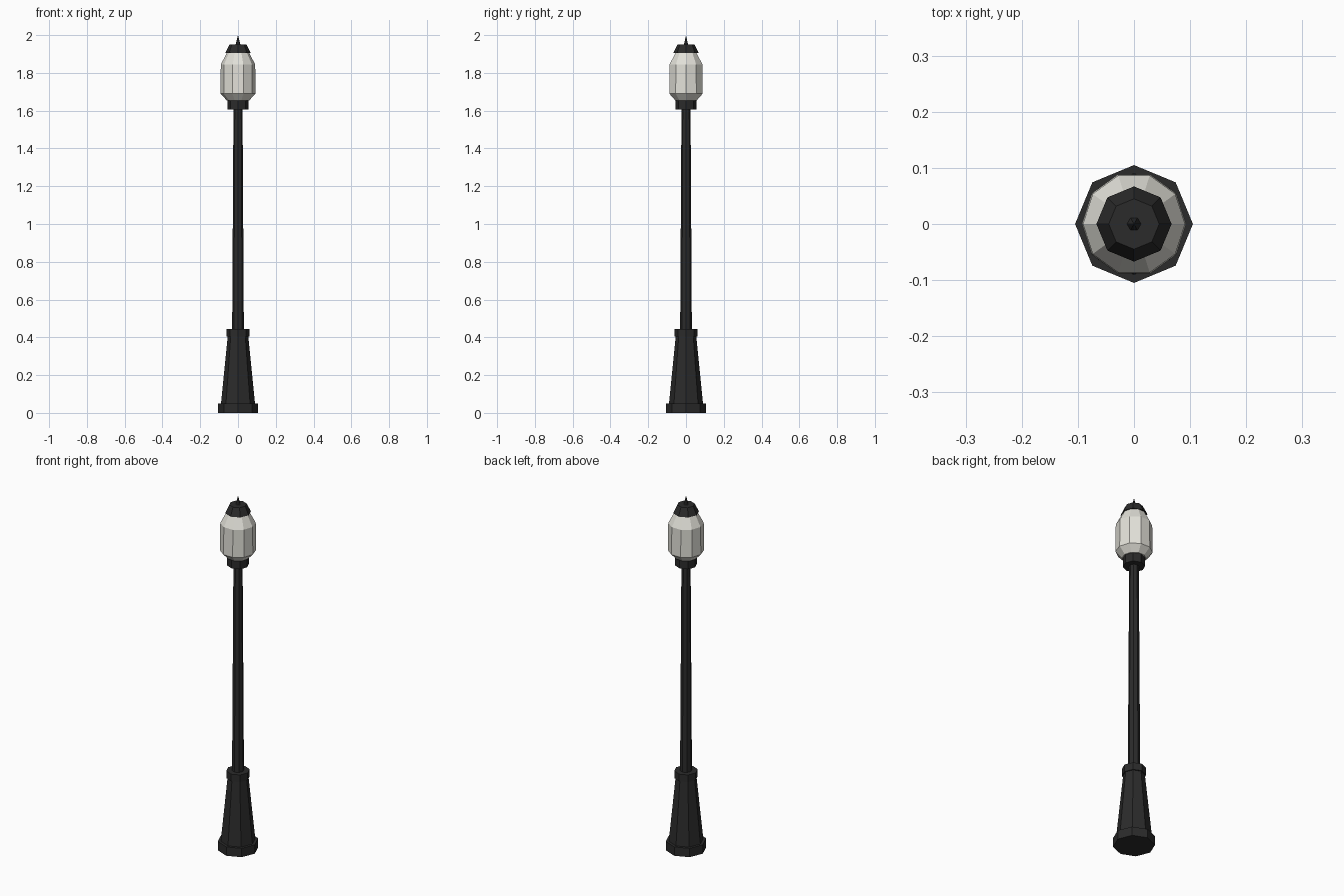
import bpy, bmesh, math

if "Cube" in bpy.data.objects:
    bpy.data.objects.remove(bpy.data.objects["Cube"])

def material(name, rgb):
    m = bpy.data.materials.new(name)
    m.diffuse_color = (*rgb, 1)
    m.use_nodes = True
    m.node_tree.nodes["Principled BSDF"].inputs["Base Color"].default_value = m.diffuse_color
    return m

iron = material("black iron", (0.024, 0.024, 0.024))
glass = material("frosted glass", (0.76, 0.75, 0.69))

def turned(name, sides, profile, mat):
    """Faceted solid from (radius, height) pairs, first corner on +x."""
    bm = bmesh.new()
    rings = []
    for r, z in profile:
        if r == 0:
            rings.append([bm.verts.new((0, 0, z))] * sides)
        else:
            rings.append([bm.verts.new((r * math.cos(math.tau * i / sides),
                                        r * math.sin(math.tau * i / sides), z))
                          for i in range(sides)])
    for a, b in zip(rings, rings[1:]):
        for i in range(sides):
            j = (i + 1) % sides
            bm.faces.new(list(dict.fromkeys((a[i], a[j], b[j], b[i]))))
    for ring in (rings[0], rings[-1]):
        if len(set(ring)) > 2:
            bm.faces.new(ring)
    bmesh.ops.recalc_face_normals(bm, faces=bm.faces)
    me = bpy.data.meshes.new(name)
    bm.to_mesh(me)
    bm.free()
    me.materials.append(mat)
    ob = bpy.data.objects.new(name, me)
    bpy.context.collection.objects.link(ob)

# Pedestal
turned("foot_plate", 8, [(0.105, 0), (0.105, 0.05)], iron)
turned("pedestal", 8, [(0.09, 0.05), (0.054, 0.41)], iron)
turned("pedestal_collar", 8, [(0.061, 0.405), (0.061, 0.445)], iron)
# Post
turned("post", 8, [(0.031, 0.44), (0.024, 1.61)], iron)
turned("lamp_holder", 8, [(0.056, 1.607), (0.056, 1.657)], iron)
# Lantern
turned("globe", 10, [(0.06, 1.655), (0.093, 1.69), (0.091, 1.845), (0.058, 1.907)], glass)
turned("cap", 8, [(0.067, 1.905), (0.045, 1.95)], iron)
turned("finial", 6, [(0.013, 1.948), (0, 2.0)], iron)
